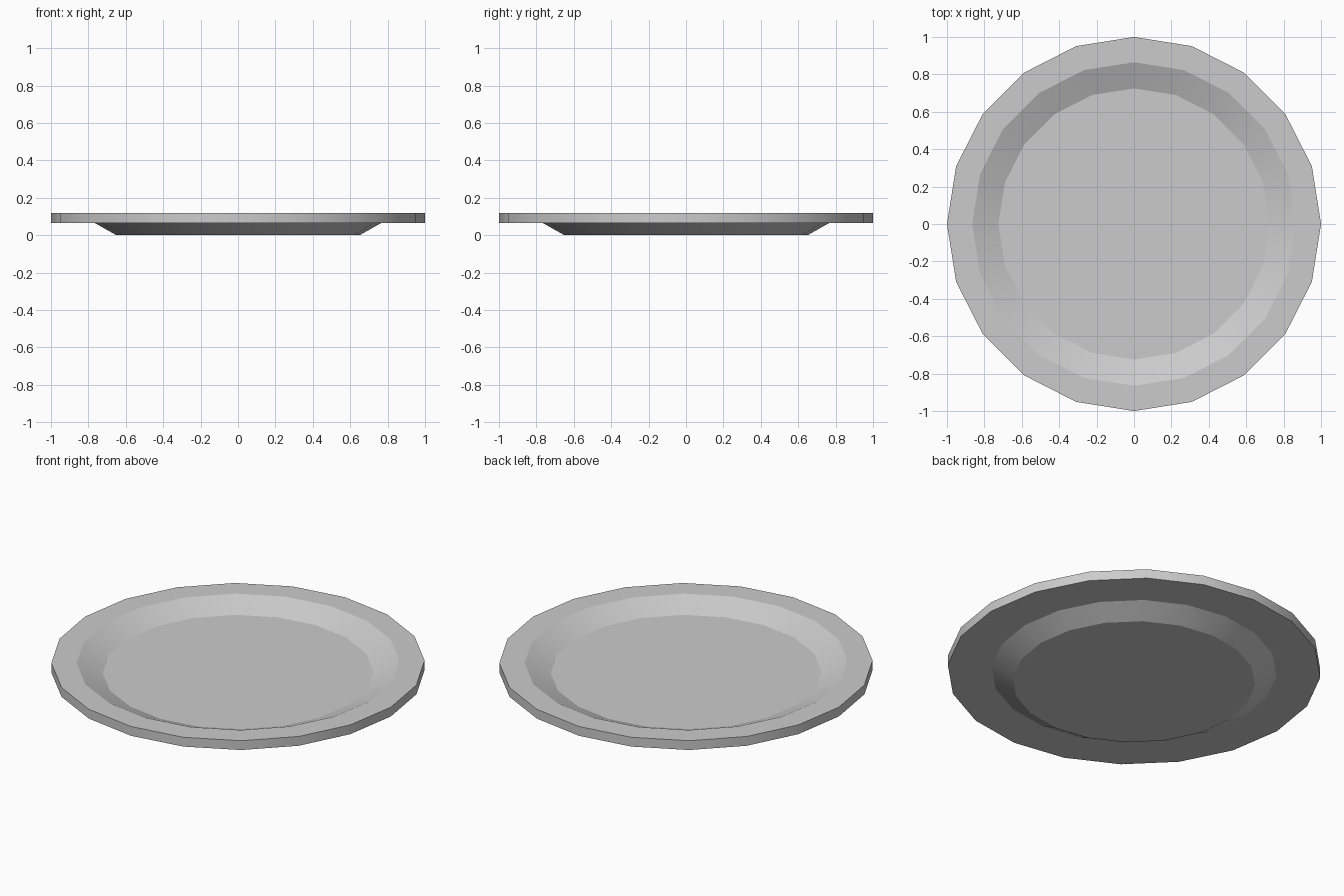
import bpy, bmesh
from math import cos, sin, pi, radians

if "Cube" in bpy.data.objects:
    bpy.data.objects.remove(bpy.data.objects["Cube"])

SIDES = 20

# Plate cross-section (radius, height), from underside foot to inner floor
PROFILE = [
    (0.65, 0.0), (0.765, 0.065),    # foot and sloped underside
    (1.0, 0.065), (1.0, 0.12),      # rim underside and edge
    (0.865, 0.12), (0.725, 0.06),   # rim top and inner slope
]

bm = bmesh.new()
rings = [[bm.verts.new((r * cos(2 * pi * i / SIDES), r * sin(2 * pi * i / SIDES), z))
          for i in range(SIDES)] for r, z in PROFILE]

# Walls between rings
for low, high in zip(rings, rings[1:]):
    for i in range(SIDES):
        j = (i + 1) % SIDES
        bm.faces.new((low[i], low[j], high[j], high[i]))

# Flat base and inner floor
bm.faces.new(rings[0][::-1])
bm.faces.new(rings[-1])
bmesh.ops.recalc_face_normals(bm, faces=bm.faces)

mesh = bpy.data.meshes.new("plate")
bm.to_mesh(mesh)
bm.free()
plate = bpy.data.objects.new("plate", mesh)
bpy.context.collection.objects.link(plate)

# Smooth around the plate, crisp at the profile corners
bpy.context.view_layer.objects.active = plate
plate.select_set(True)
bpy.ops.object.shade_smooth_by_angle(angle=radians(20))
